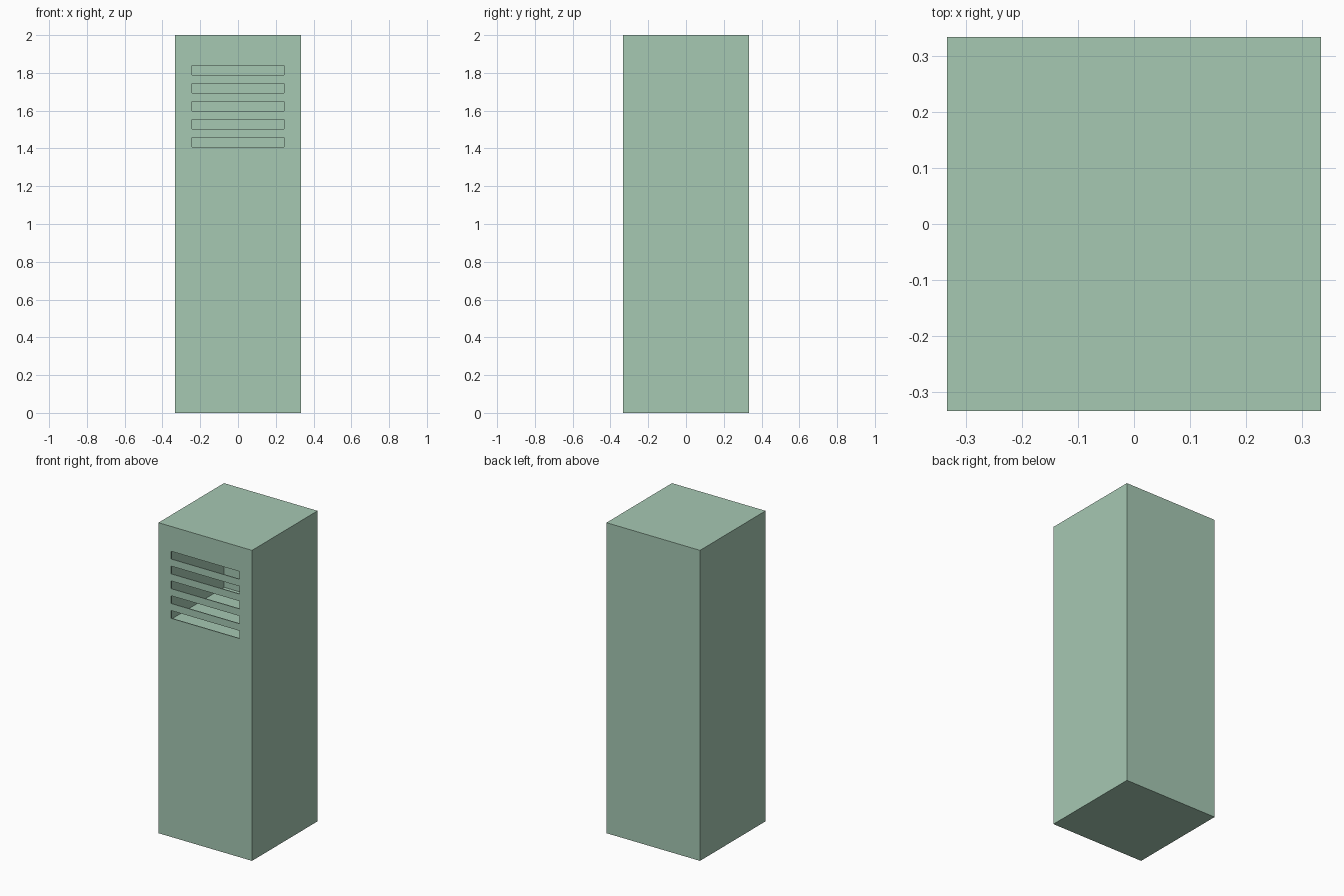
import bpy, bmesh
from mathutils import Matrix, Vector

if "Cube" in bpy.data.objects:
    bpy.data.objects.remove(bpy.data.objects["Cube"])

W, H = 0.6667, 2.0      # cabinet width/depth and height
T = 0.006               # sheet metal thickness
SHELF_TOP = 1.333


def boxes(name, spans):
    """One object made of axis-aligned boxes, each given by its min and max corner."""
    bm = bmesh.new()
    for lo, hi in spans:
        lo, hi = Vector(lo), Vector(hi)
        bmesh.ops.create_cube(bm, size=1, matrix=Matrix.LocRotScale((lo + hi) / 2, None, hi - lo))
    mesh = bpy.data.meshes.new(name)
    bm.to_mesh(mesh)
    bm.free()
    ob = bpy.data.objects.new(name, mesh)
    bpy.context.collection.objects.link(ob)
    return ob


def cut(target, cutter):
    """Subtract the cutter, apply the result and remove the cutter."""
    cutter.hide_render = True
    mod = target.modifiers.new("cut", 'BOOLEAN')
    mod.operation = 'DIFFERENCE'
    mod.solver = 'EXACT'
    mod.object = cutter
    bpy.context.view_layer.objects.active = target
    bpy.ops.object.modifier_apply(modifier=mod.name)
    bpy.data.objects.remove(cutter)


h = W / 2
i = h - T

# Locker shell, with an upper and a lower compartment split by a shelf
locker = boxes("locker_body", [((-h, -h, 0), (h, h, H))])
cut(locker, boxes("compartments", [
    ((-i, -i, SHELF_TOP), (i, i, H - T)),
    ((-i, -i, T), (i, i, SHELF_TOP - T)),
]))

# Five ventilation slots through the front panel
centres = [1.815 - 0.0955 * k for k in range(5)]
cut(locker, boxes("vent_slots", [
    ((-0.2425, -h - 0.05, z - 0.025), (0.2425, -h + 0.05, z + 0.025)) for z in centres
]))

# Pale green paint
paint = bpy.data.materials.new("green_paint")
paint.diffuse_color = (0.38, 0.58, 0.45, 1)
paint.use_nodes = True
paint.node_tree.nodes["Principled BSDF"].inputs["Base Color"].default_value = paint.diffuse_color
locker.data.materials.clear()
locker.data.materials.append(paint)
